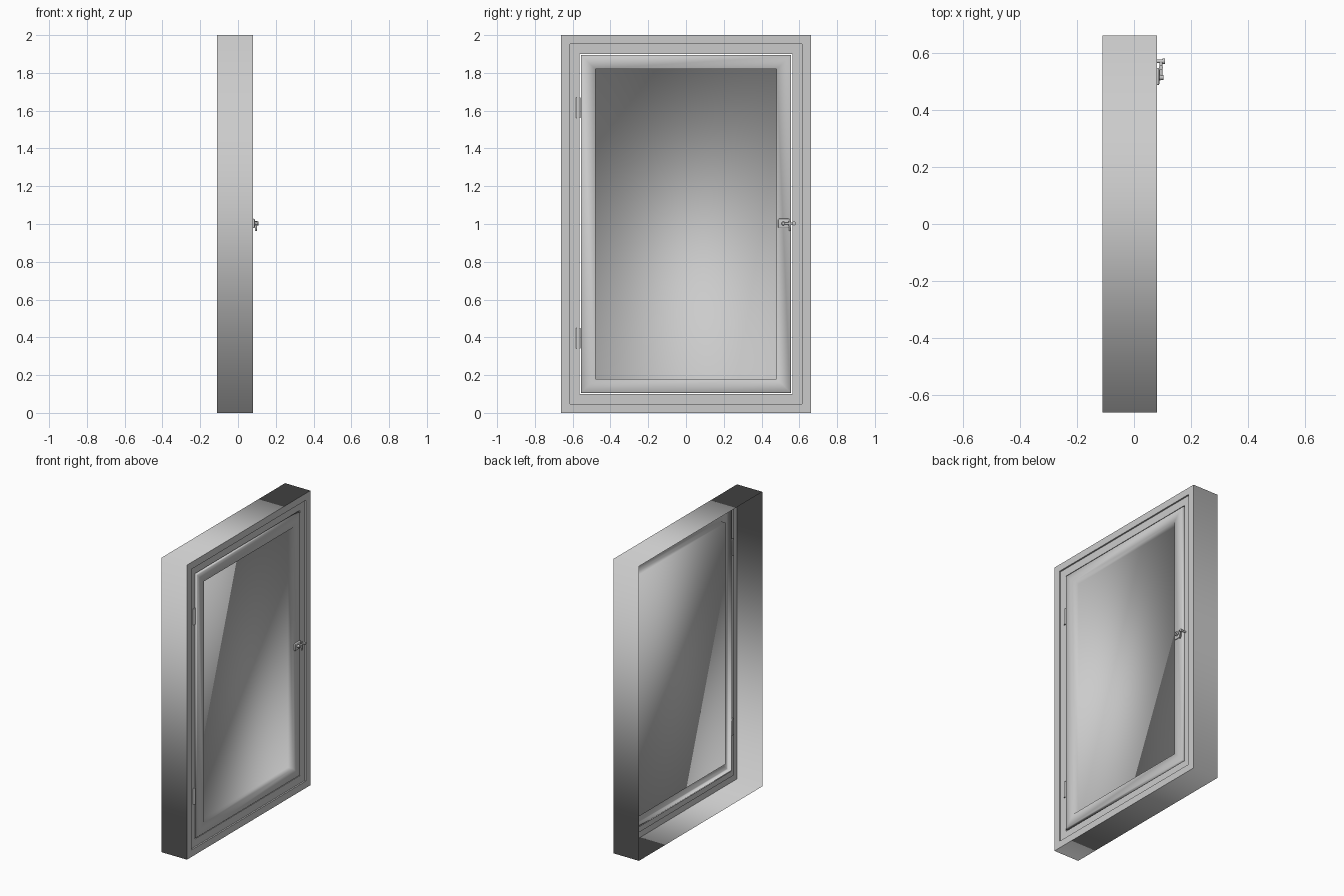
import bpy, bmesh, math
from mathutils import Matrix, Vector

cube = bpy.data.objects.get("Cube")
if cube:
    bpy.data.objects.remove(cube, do_unlink=True)

# one plain grey for everything
grey = bpy.data.materials.new("plain grey")
grey.use_nodes = True
COLOUR = (0.6, 0.6, 0.6, 1)
grey.diffuse_color = COLOUR
grey.node_tree.nodes["Principled BSDF"].inputs["Base Color"].default_value = COLOUR


def finish(name, bm):
    mesh = bpy.data.meshes.new(name)
    bm.to_mesh(mesh)
    bm.free()
    mesh.materials.append(grey)
    obj = bpy.data.objects.new(name, mesh)
    bpy.context.collection.objects.link(obj)
    return obj


def rect_sweep(name, profile, smooth, fill=False):
    """Join rectangular rings given as (half width, half height, x)."""
    bm = bmesh.new()
    rings = [[bm.verts.new((x, sy * w, 1 + sz * h))
              for sy, sz in ((-1, -1), (1, -1), (1, 1), (-1, 1))]
             for w, h, x in profile]
    for a, b in zip(rings, rings[1:]):
        for i in range(4):
            j = (i + 1) % 4
            bm.faces.new((a[i], a[j], b[j], b[i]))
    if fill:
        bm.faces.new(rings[-1])
    for f in bm.faces:
        f.smooth = smooth
    return finish(name, bm)


def soften(obj):
    bpy.ops.object.select_all(action="DESELECT")
    obj.select_set(True)
    bpy.context.view_layer.objects.active = obj
    bpy.ops.object.shade_smooth_by_angle(angle=math.radians(40))


def rod(name, start, end, r1, r2=None):
    """Round bar between two points."""
    start, end = Vector(start), Vector(end)
    axis = end - start
    turn = axis.to_track_quat("Z", "Y").to_matrix().to_4x4()
    bm = bmesh.new()
    bmesh.ops.create_cone(bm, cap_ends=True, segments=16, radius1=r1,
                          radius2=r1 if r2 is None else r2, depth=axis.length,
                          matrix=Matrix.Translation((start + end) / 2) @ turn)
    obj = finish(name, bm)
    soften(obj)
    return obj


def block(name, centre, size, bevel):
    bm = bmesh.new()
    bmesh.ops.create_cube(bm, size=1, matrix=Matrix.Translation(centre)
                          @ Matrix.Diagonal((*size, 1)))
    bmesh.ops.bevel(bm, geom=bm.edges[:], offset=bevel, segments=3,
                    profile=0.5, affect="EDGES")
    obj = finish(name, bm)
    soften(obj)
    return obj


# thin casing, open at the back
rect_sweep("casing", [(0.662, 1, -0.11), (0.662, 1, 0.08)], True)

# stepped front frame around the door
rect_sweep("front_frame", [(0.662, 1, 0.08), (0.615, 0.953, 0.08),
                           (0.615, 0.953, 0.07), (0.563, 0.901, 0.07),
                           (0.563, 0.901, 0.05)], False)

# door with rounded rim and sunken panel
rect_sweep("door", [(0.557, 0.895, 0.05), (0.557, 0.895, 0.074),
                    (0.551, 0.889, 0.08), (0.48, 0.82, 0.08),
                    (0.48, 0.82, 0.04)], True, fill=True)

# hinges on the right-hand edge of the door
for label, z in (("lower", 0.395), ("upper", 1.615)):
    rod(label + "_hinge_barrel", (0.066, -0.571, z - 0.055),
        (0.066, -0.571, z + 0.055), 0.012)
    block(label + "_hinge_leaf", (0.056, -0.57, z), (0.02, 0.024, 0.11), 0.002)

# latch: plate, boss, lever, keeper peg and hanging pin
block("latch_plate", (0.083, 0.518, 1.003), (0.012, 0.06, 0.05), 0.005)
rod("latch_boss", (0.085, 0.515, 1.003), (0.103, 0.515, 1.003), 0.011, 0.008)
rod("latch_lever", (0.095, 0.512, 1.003), (0.095, 0.572, 1.003), 0.006)
rod("keeper_peg", (0.07, 0.572, 1.003), (0.104, 0.572, 1.003), 0.006)
rod("keeper_cap", (0.1, 0.572, 1.003), (0.109, 0.572, 1.003), 0.01)
rod("hanging_pin", (0.095, 0.55, 1.015), (0.095, 0.55, 0.962), 0.007, 0.005)
